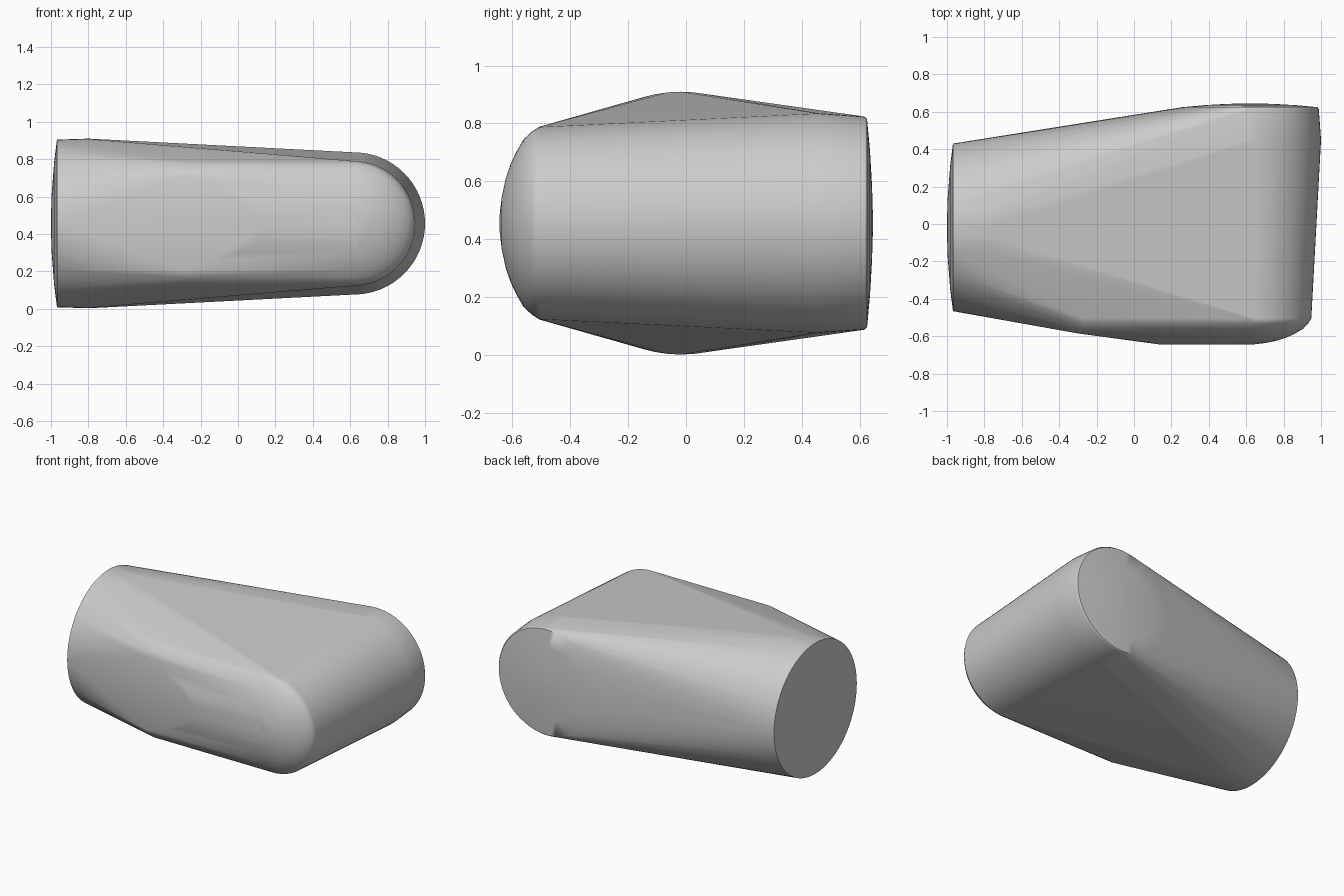
import bpy
import bmesh
from math import cos, sin, tau

cube = bpy.data.objects.get("Cube")
if cube:
    bpy.data.objects.remove(cube, do_unlink=True)

SEGMENTS = 64
MID_Z = 0.456
points = []


def ring(radius, place):
    """Add a circle of points; place maps its two offsets to a position."""
    for i in range(SEGMENTS):
        a = tau * i / SEGMENTS
        points.append(place(radius * cos(a), radius * sin(a)))


# Round end: a short collar and a very shallow dome
for x, r in [(-0.8, 0.4535), (-0.968, 0.448), (-0.983, 0.33), (-0.996, 0.16), (-1.0, 0.03)]:
    ring(r, lambda u, v: (x, u - 0.018, v + MID_Z))

# Wide end: a tapered round bar along y with a shallow dome at the back
for y, r in [(0.45, 0.38), (0.615, 0.368), (0.625, 0.36),
             (0.635, 0.25), (0.642, 0.13), (0.645, 0.03)]:
    ring(r, lambda u, v: (u + 0.62, y, v + MID_Z))

# Deep front dome, stretched along x toward the round end
front_dome = [(-0.505, 0.333, -0.27), (-0.532, 0.316, -0.27), (-0.56, 0.29, -0.28),
              (-0.585, 0.247, -0.3), (-0.605, 0.205, -0.15), (-0.622, 0.155, 0.0),
              (-0.636, 0.09, 0.1), (-0.643, 0.03, 0.13)]
for y, r, left_x in front_dome:
    ring(r, lambda u, v: (u + 0.615, y, v + MID_Z))
    for side in (-1, 1):
        points.append((left_x, y, MID_Z + side * r))

# Tight skin around all the sections
bm = bmesh.new()
for p in points:
    bm.verts.new(p)
hull = bmesh.ops.convex_hull(bm, input=bm.verts)
loose = {g for g in hull["geom_interior"] + hull["geom_unused"]
         if isinstance(g, bmesh.types.BMVert)}
bmesh.ops.delete(bm, geom=list(loose), context="VERTS")
bmesh.ops.dissolve_limit(bm, angle_limit=0.01, verts=bm.verts, edges=bm.edges)
bmesh.ops.recalc_face_normals(bm, faces=bm.faces)

mesh = bpy.data.meshes.new("rounded_body")
bm.to_mesh(mesh)
bm.free()
body = bpy.data.objects.new("rounded_body", mesh)
bpy.context.collection.objects.link(body)

# Plain grey finish
grey = bpy.data.materials.new("plain_grey")
grey.use_nodes = True
colour = (0.6, 0.6, 0.6, 1)
grey.diffuse_color = colour
grey.node_tree.nodes["Principled BSDF"].inputs["Base Color"].default_value = colour
mesh.materials.append(grey)

# Smooth skin with crisp rims
bpy.ops.object.select_all(action="DESELECT")
body.select_set(True)
bpy.context.view_layer.objects.active = body
bpy.ops.object.shade_smooth_by_angle(angle=0.7)
weighted = body.modifiers.new("even_shading", "WEIGHTED_NORMAL")
weighted.keep_sharp = True
